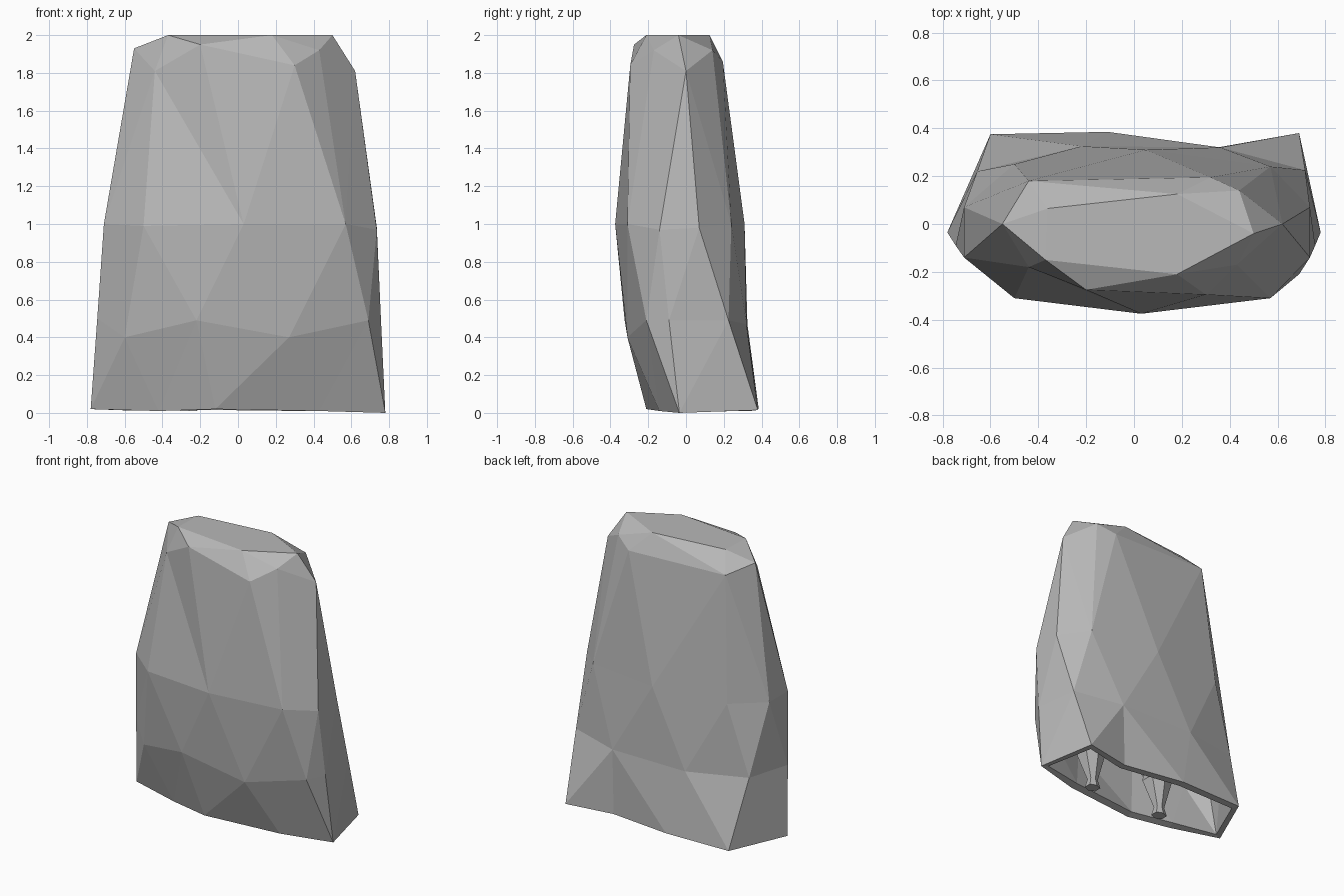
import bpy, bmesh
from mathutils import Vector

if "Cube" in bpy.data.objects:
    bpy.data.objects.remove(bpy.data.objects["Cube"])

stone = bpy.data.materials.new("stone_grey")
stone.diffuse_color = (0.48, 0.48, 0.48, 1)
stone.use_nodes = True
stone.node_tree.nodes["Principled BSDF"].inputs["Base Color"].default_value = stone.diffuse_color

# Contour rings of the boulder, each starting at the left and running past the front
RINGS = [
    # ground rim
    [(-.78, -.035, .02), (-.42, -.13, .01), (-.12, -.21, .02), (.43, -.14, .01), (.78, -.035, 0),
     (.69, .38, .015), (.35, .32, .01), (-.11, .385, .02), (-.6, .375, .02)],
    # lower bulge
    [(-.745, -.09, .5), (-.6, -.21, .4), (-.22, -.325, .49), (.27, -.31, .4), (.69, -.21, .49),
     (.757, -.09, .49), (.715, .225, .49), (.36, .32, .47), (-.22, .325, .47), (-.655, .22, .5)],
    # waist
    [(-.71, -.14, 1), (-.5, -.31, .99), (.03, -.375, 1), (.57, -.31, 1), (.735, -.14, .97),
     (.735, .07, .98), (.57, .24, 1), (.05, .31, 1), (-.5, .25, 1), (-.71, .07, 1)],
    # shoulder
    [(-.55, 0, 1.93), (-.44, -.18, 1.81), (-.2, -.275, 1.95), (.3, -.295, 1.84), (.43, -.17, 1.92),
     (.62, 0, 1.81), (.44, .14, 1.92), (.32, .195, 1.86), (-.44, .18, 1.88)],
    # flat top
    [(-.37, -.15, 2), (.18, -.21, 2), (.5, -.04, 2), (.18, .125, 2), (-.36, .065, 2)],
]


def zip_rings(bm, low, high):
    """Join two closed rings with triangles, taking the shorter diagonal each time."""
    i = j = 0
    n, m = len(low), len(high)
    while i < n or j < m:
        a, b = low[i % n], high[j % m]
        a2, b2 = low[(i + 1) % n], high[(j + 1) % m]
        go_low = j == m or (i < n and (a2.co - b.co).length < (b2.co - a.co).length)
        if go_low:
            bm.faces.new((a, a2, b))
            i += 1
        else:
            bm.faces.new((a, b2, b))
            j += 1


def finish(bm, name):
    mesh = bpy.data.meshes.new(name)
    bm.to_mesh(mesh)
    bm.free()
    mesh.materials.append(stone)
    obj = bpy.data.objects.new(name, mesh)
    bpy.context.collection.objects.link(obj)
    return obj


# Hollow boulder, open underneath
bm = bmesh.new()
rings = [[bm.verts.new(p) for p in ring] for ring in RINGS]
for low, high in zip(rings, rings[1:]):
    zip_rings(bm, low, high)
bm.faces.new(rings[-1])
boulder = finish(bm, "boulder_shell")
shell = boulder.modifiers.new("wall", 'SOLIDIFY')
shell.thickness = 0.05
shell.offset = -1


# Small pegs inside: a foot, a thin ankle and a widening stem that meets the front wall
def peg(name, x):
    bm = bmesh.new()
    previous = None
    for y, z, r in [(-.05, .01, .045), (-.05, .07, .03), (-.07, .28, .085), (-.23, .55, .07)]:
        ring = [bm.verts.new(Vector((x + r * dx, y + r * dy, z)))
                for dx, dy in [(-1, -.6), (0, -1), (1, -.6), (1, .6), (0, 1), (-1, .6)]]
        if previous:
            zip_rings(bm, previous, ring)
        else:
            bm.faces.new(ring[::-1])
        previous = ring
    bm.faces.new(previous)
    finish(bm, name)


peg("right_peg", .32)
peg("left_peg", -.26)
